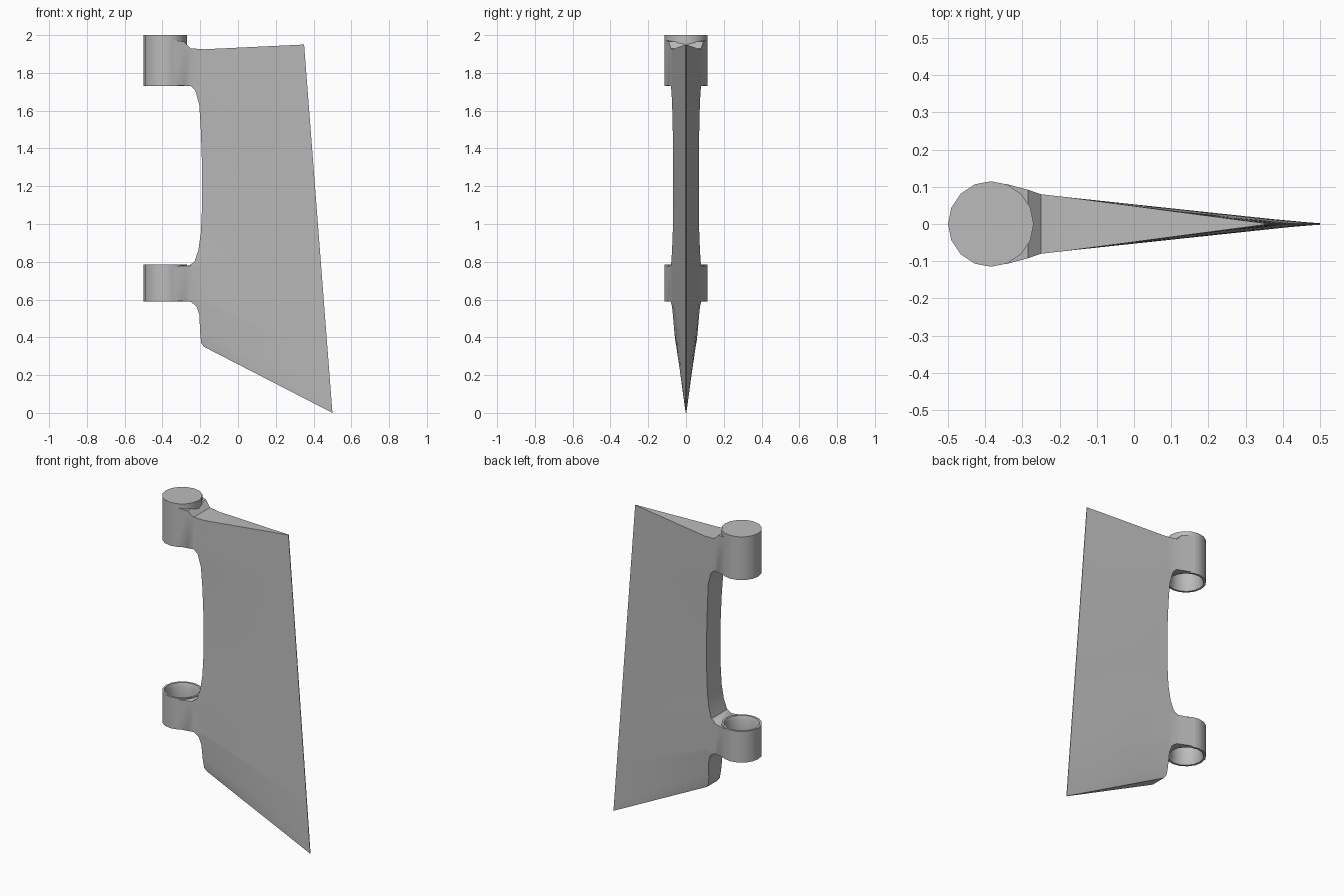
import bpy, bmesh, math

if "Cube" in bpy.data.objects:
    bpy.data.objects.remove(bpy.data.objects["Cube"])

grey = bpy.data.materials.new("light grey")
grey.use_nodes = True
grey.diffuse_color = (0.5, 0.5, 0.5, 1)
grey.node_tree.nodes["Principled BSDF"].inputs["Base Color"].default_value = (0.5, 0.5, 0.5, 1)

HINGE_X, HINGE_R, BORE_R, SIDES = -0.385, 0.115, 0.093, 16


def finish(name, bm):
    bmesh.ops.remove_doubles(bm, verts=bm.verts, dist=0.0005)
    bmesh.ops.dissolve_degenerate(bm, edges=bm.edges, dist=0.0005)
    bmesh.ops.recalc_face_normals(bm, faces=bm.faces)
    mesh = bpy.data.meshes.new(name)
    bm.to_mesh(mesh)
    bm.free()
    mesh.materials.append(grey)
    obj = bpy.data.objects.new(name, mesh)
    bpy.context.collection.objects.link(obj)
    return obj


def smooth(obj, angle):
    bpy.ops.object.select_all(action="DESELECT")
    obj.select_set(True)
    bpy.context.view_layer.objects.active = obj
    bpy.ops.object.shade_smooth_by_angle(angle=math.radians(angle))


def skin(bm, rings, closed_rows):
    """Join neighbouring rings of points with quads."""
    rows = [[bm.verts.new(p) for p in ring] for ring in rings]
    pairs = list(zip(rows, rows[1:]))
    if closed_rows:
        pairs.append((rows[-1], rows[0]))
    for a, b in pairs:
        for i in range(len(a)):
            j = (i + 1) % len(a)
            bm.faces.new((a[i], a[j], b[j], b[i]))
    return rows


def lathe(name, profile, closed):
    """Turn a radius/height profile around the hinge axis."""
    bm = bmesh.new()
    angles = [2 * math.pi * i / SIDES for i in range(SIDES)]
    skin(bm, [[(HINGE_X + r * math.cos(a), r * math.sin(a), z) for a in angles]
              for r, z in profile], closed)
    return finish(name, bm)


# Hinge barrels: a capped upper socket and an open lower ring
upper = lathe("upper_hinge", [(0, 2), (HINGE_R, 2), (HINGE_R, 1.73), (0.102, 1.73),
                              (BORE_R, 1.755), (BORE_R, 1.95), (0, 1.95)], False)
lower = lathe("lower_hinge", [(HINGE_R, 0.59), (HINGE_R, 0.785), (0.102, 0.785),
                              (BORE_R, 0.76), (BORE_R, 0.615), (0.102, 0.59)], True)

# Blade rows from top to bottom: leading edge x, z and thickness scale
NECK = -0.345
leading = [(NECK, 1.925, 1), (NECK, 1.735, 1), (-0.25, 1.73, 1), (-0.225, 1.705, 1),
           (-0.205, 1.63, 0.98), (-0.197, 1.5, 0.95), (-0.19, 1.3, 0.93),
           (-0.19, 1.1, 0.93), (-0.197, 0.95, 0.95), (-0.21, 0.86, 0.98),
           (-0.23, 0.80, 1), (-0.26, 0.78, 1), (NECK, 0.778, 1), (NECK, 0.595, 1),
           (-0.25, 0.588, 1), (-0.22, 0.565, 0.97), (-0.205, 0.52, 0.93),
           (-0.2, 0.42, 0.82), (-0.195, 0.37, 0.75), (-0.18, 0.35, 0.68)]
flare = [(NECK, 0.108, 0.05), (-0.285, 0.092, 0.04), (-0.25, 0.08, 0.005), (-0.18, 0.072, 0)]


def section(row, x0, z0, scale):
    z1 = 1.95 * (z0 - 0.35) / (1.925 - 0.35)
    x1 = 0.5 - 0.15 * z1 / 1.95
    side = []
    for x, half, lift in flare:
        side.append((max(x, x0), half * scale, z0 + (lift if row == 0 else 0)))
        if x < x0:
            # Flared stations collapse onto the leading edge
            t = min(1, (x0 + 0.25) / 0.07) if x0 > -0.25 else 0
            side[-1] = (x0, (0.08 - 0.008 * t) * scale, z0)
    for u in (0.25, 0.5, 0.75, 1):
        half = 0.07 * (1 - u) * scale + 0.002
        side.append((-0.18 + (x1 + 0.18) * u, half, z0 + (z1 - z0) * u))
    return side + [(x, -y, z) for x, y, z in reversed(side)]


bm = bmesh.new()
rows = skin(bm, [section(i, *r) for i, r in enumerate(leading)], False)
# Close the top and bottom ends with strips across the thickness
for ring in (rows[0], rows[-1]):
    n = len(ring)
    for i in range(n // 2 - 1):
        bm.faces.new((ring[i], ring[i + 1], ring[n - 2 - i], ring[n - 1 - i]))
blade = finish("rudder_blade", bm)

# Keep the blade necks out of the hinge bores
for name, z0, z1 in (("upper_bore_cutter", 1.6, 2.1), ("lower_bore_cutter", 0.5, 0.9)):
    r = 0.104
    cutter = lathe(name, [(0, z0), (r, z0), (r, z1), (0, z1)], False)
    cutter.hide_render = True
    cutter.hide_set(True)
    cutter.display_type = "WIRE"
    cut = blade.modifiers.new(name, "BOOLEAN")
    cut.operation = "DIFFERENCE"
    cut.solver = "EXACT"
    cut.object = cutter

for obj in (upper, lower, blade):
    smooth(obj, 35)
